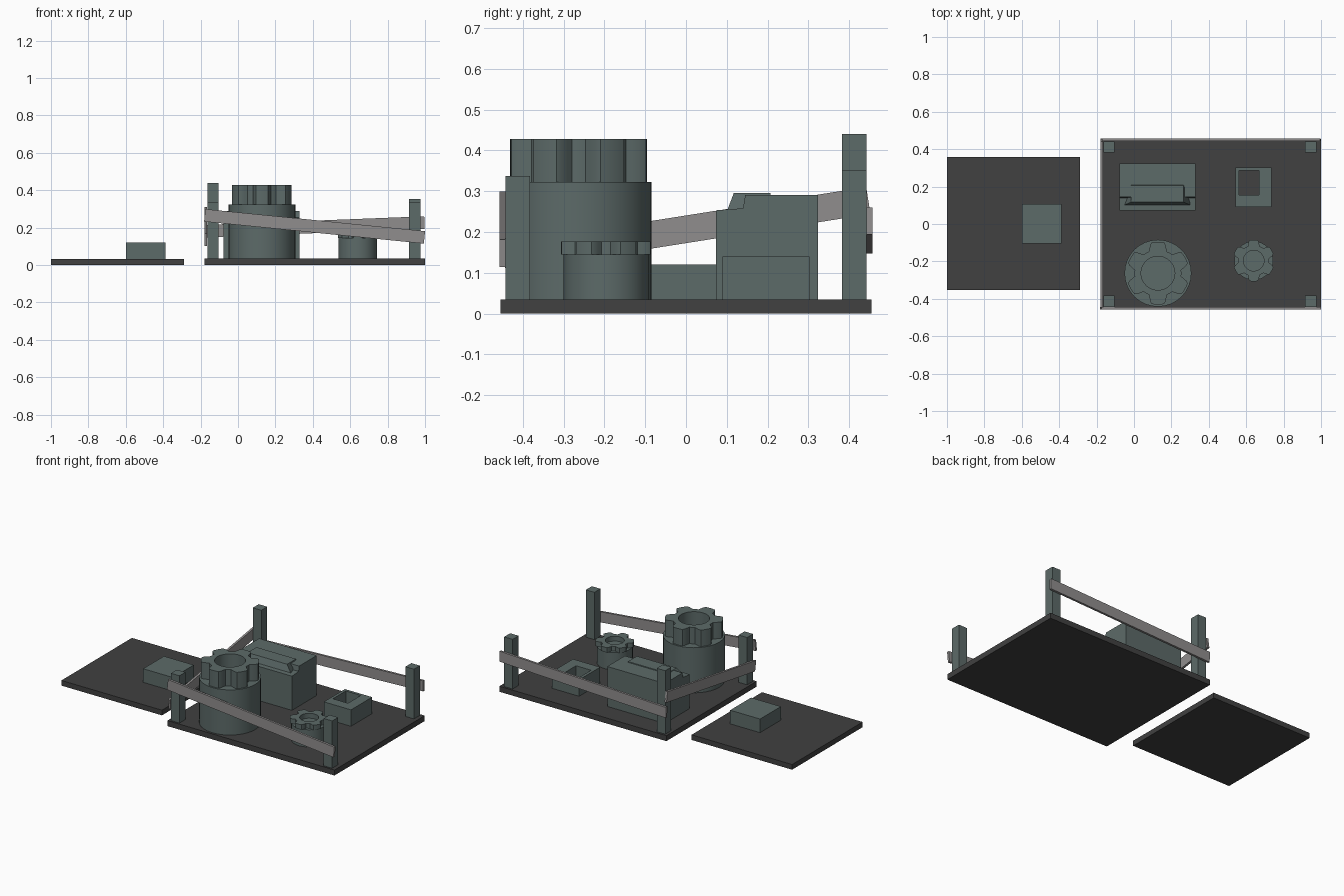
import bpy, bmesh, math
from mathutils import Matrix, Vector

if "Cube" in bpy.data.objects:
    bpy.data.objects.remove(bpy.data.objects["Cube"])


def material(name, rgb):
    m = bpy.data.materials.new(name)
    m.diffuse_color = (*rgb, 1)
    m.use_nodes = True
    m.node_tree.nodes["Principled BSDF"].inputs["Base Color"].default_value = m.diffuse_color
    return m


DARK = material("dark_floor", (0.052, 0.052, 0.052))
GREEN = material("grey_green", (0.108, 0.145, 0.14))
RAIL = material("rail_grey", (0.28, 0.27, 0.27))


def finish(bm, name, mat, smooth=False):
    bmesh.ops.recalc_face_normals(bm, faces=bm.faces)
    me = bpy.data.meshes.new(name)
    bm.to_mesh(me)
    bm.free()
    me.materials.append(mat)
    ob = bpy.data.objects.new(name, me)
    bpy.context.collection.objects.link(ob)
    if smooth:
        bpy.ops.object.select_all(action='DESELECT')
        ob.select_set(True)
        bpy.context.view_layer.objects.active = ob
        bpy.ops.object.shade_smooth_by_angle(angle=math.radians(35))
    return ob


def box(name, x0, x1, y0, y1, z0, z1, mat):
    bm = bmesh.new()
    mtx = Matrix.Translation(((x0 + x1) / 2, (y0 + y1) / 2, (z0 + z1) / 2)) @ \
        Matrix.Diagonal((x1 - x0, y1 - y0, z1 - z0, 1))
    bmesh.ops.create_cube(bm, size=1, matrix=mtx)
    return finish(bm, name, mat)


def prism(name, profile, x0, x1, mat):
    """Side profile of (y, z) points extruded along x."""
    bm = bmesh.new()
    a = [bm.verts.new((x0, y, z)) for y, z in profile]
    f = bm.faces.new(a)
    ext = bmesh.ops.extrude_face_region(bm, geom=[f])["geom"]
    bmesh.ops.translate(bm, vec=(x1 - x0, 0, 0),
                        verts=[v for v in ext if isinstance(v, bmesh.types.BMVert)])
    if f.is_valid and len(f.link_loops if hasattr(f, "link_loops") else f.loops) and \
            not any(g.is_valid and all(abs(v.co.x - x0) < 1e-6 for v in g.verts) for g in bm.faces):
        bm.faces.new(a)
    return finish(bm, name, mat)


def ring(name, outer, inner, z0, z1, mat, smooth=False):
    """Hollow upright wall between two matching loops of (x, y) points."""
    bm = bmesh.new()
    loops = [[bm.verts.new((x, y, z)) for x, y in pts]
             for pts, z in ((outer, z0), (outer, z1), (inner, z1), (inner, z0))]
    n = len(outer)
    for k in range(4):
        a, b = loops[k], loops[(k + 1) % 4]
        for i in range(n):
            j = (i + 1) % n
            bm.faces.new((a[i], a[j], b[j], b[i]))
    return finish(bm, name, mat, smooth)


def drum(name, x, y, r, z0, z1):
    bm = bmesh.new()
    bmesh.ops.create_cone(bm, cap_ends=True, segments=32, radius1=r, radius2=r, depth=z1 - z0,
                          matrix=Matrix.Translation((x, y, (z0 + z1) / 2)))
    return finish(bm, name, GREEN, True)


def crown(name, x, y, r, notch, hole, z0, z1):
    """Six-lobed knob with a round hole; notches face +x, -x and every 60 degrees."""
    n = 96
    outer, inner = [], []
    for i in range(n):
        t = math.tau * i / n
        k = min(1, max(0, 0.75 - 1.1 * math.cos(6 * t)))
        rr = notch + (r - notch) * k
        outer.append((x + rr * math.cos(t), y + rr * math.sin(t)))
        inner.append((x + hole * math.cos(t), y + hole * math.sin(t)))
    return ring(name, outer, inner, z0, z1, GREEN, True)


def rail(name, a, b, thick, height):
    """Slanted plank between two points."""
    a, b = Vector(a), Vector(b)
    d = (b - a).normalized()
    side = Vector((0, 0, 1)).cross(d).normalized()
    up = d.cross(side)
    rot = Matrix((d, side, up)).transposed().to_4x4()
    bm = bmesh.new()
    bmesh.ops.create_cube(bm, size=1, matrix=Matrix.Translation((a + b) / 2) @ rot @
                          Matrix.Diagonal(((b - a).length, thick, height, 1)))
    return finish(bm, name, RAIL)


# floor slabs and the block on the small one
box("main_floor", -0.18, 1.0, -0.455, 0.455, 0, 0.035, DARK)
box("side_floor", -1.0, -0.29, -0.353, 0.358, 0, 0.033, DARK)
box("side_block", -0.598, -0.387, -0.103, 0.107, 0.033, 0.12, GREEN)

# corner posts
for name, x, y, top in (("front_left_post", -0.163, -0.443, 0.337),
                        ("front_right_post", 0.915, -0.443, 0.337),
                        ("back_left_post", -0.163, 0.382, 0.44),
                        ("back_right_post", 0.915, 0.382, 0.352)):
    box(name, x, x + 0.06, y, y + 0.06, 0.035, top, GREEN)

# slanted rails
rail("front_rail", (-0.178, -0.45, 0.266), (0.997, -0.45, 0.148), 0.014, 0.067)
rail("back_rail", (-0.178, 0.45, 0.181), (0.997, 0.45, 0.227), 0.014, 0.067)
rail("left_rail", (-0.172, -0.447, 0.136), (-0.172, 0.447, 0.277), 0.014, 0.067)

# large and small drums with lobed crowns
drum("large_drum", 0.128, -0.263, 0.179, 0.035, 0.323)
crown("large_crown", 0.128, -0.263, 0.168, 0.125, 0.09, 0.323, 0.428)
drum("small_drum", 0.64, -0.196, 0.104, 0.035, 0.145)
crown("small_crown", 0.64, -0.196, 0.111, 0.083, 0.055, 0.145, 0.176)

# hollow box, open to the floor
ring("hollow_box",
     [(0.543, 0.09), (0.735, 0.09), (0.735, 0.303), (0.543, 0.303)],
     [(0.562, 0.155), (0.668, 0.155), (0.668, 0.285), (0.562, 0.285)],
     0.035, 0.14, GREEN)

# large cabinet with a stepped front edge and a raised hood
prism("cabinet", [(0.073, 0.035), (0.073, 0.253), (0.14, 0.258), (0.145, 0.29),
                  (0.323, 0.29), (0.323, 0.035)], -0.077, 0.33, GREEN)
bm = bmesh.new()
low = [bm.verts.new(c) for c in ((-0.055, 0.1, 0.25), (0.305, 0.1, 0.25),
                                 (0.265, 0.215, 0.25), (-0.015, 0.215, 0.25))]
top = [bm.verts.new(c) for c in ((-0.015, 0.117, 0.295), (0.265, 0.117, 0.295),
                                 (0.265, 0.207, 0.295), (-0.015, 0.207, 0.295))]
bm.faces.new(low)
bm.faces.new(top)
for i in range(4):
    j = (i + 1) % 4
    bm.faces.new((low[i], low[j], top[j], top[i]))
finish(bm, "cabinet_hood", GREEN)
